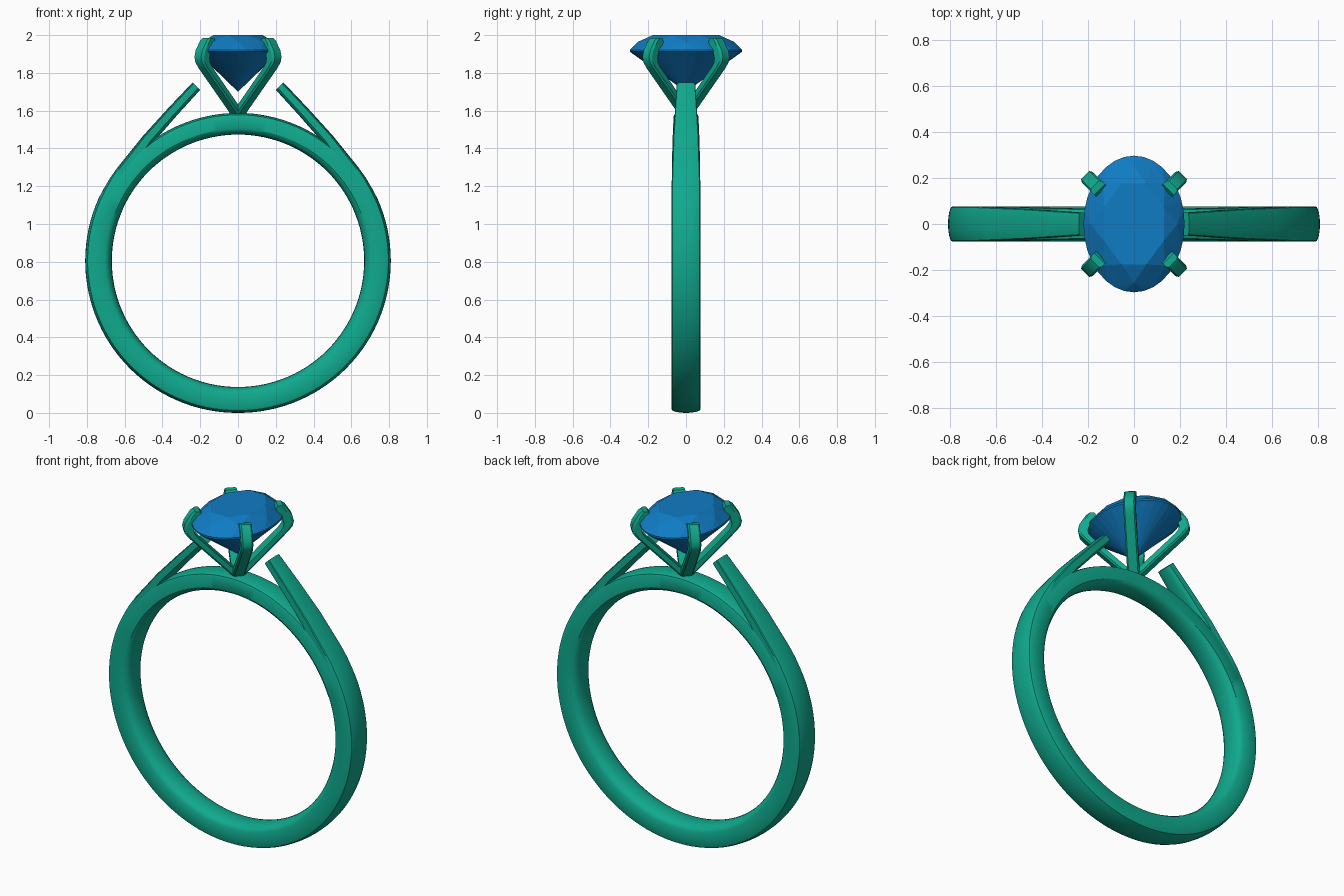
import bpy, bmesh, math
from mathutils import Vector

if "Cube" in bpy.data.objects:
    bpy.data.objects.remove(bpy.data.objects["Cube"])

CZ, R_IN, R_OUT = 0.805, 0.668, 0.805


def material(name, col):
    m = bpy.data.materials.new(name)
    m.diffuse_color = (*col, 1)
    m.use_nodes = True
    m.node_tree.nodes["Principled BSDF"].inputs["Base Color"].default_value = m.diffuse_color
    return m


metal = material("green_metal", (0.005, 0.40, 0.27))
gem = material("blue_gem", (0.005, 0.20, 0.55))


def finish(bm, name, mat, smooth=None):
    bmesh.ops.recalc_face_normals(bm, faces=bm.faces)
    me = bpy.data.meshes.new(name)
    bm.to_mesh(me)
    bm.free()
    ob = bpy.data.objects.new(name, me)
    bpy.context.collection.objects.link(ob)
    me.materials.append(mat)
    if smooth:
        bpy.ops.object.select_all(action='DESELECT')
        ob.select_set(True)
        bpy.context.view_layer.objects.active = ob
        bpy.ops.object.shade_smooth_by_angle(angle=math.radians(smooth))
    return ob


def loft(sections, cap_start=True):
    bm = bmesh.new()
    rings = [[bm.verts.new(p) for p in s] for s in sections]
    for a, b in zip(rings, rings[1:]):
        for i in range(len(a)):
            j = (i + 1) % len(a)
            bm.faces.new((a[i], a[j], b[j], b[i]))
    if cap_start:
        bm.faces.new(rings[0])
    bm.faces.new(rings[-1])
    return bm


# Band cross-section: (depth from inside to outside, width), domed on both faces
HALF = [(0, 0), (0.015, 0.35), (0.06, 0.65), (0.14, 0.87), (0.26, 1), (0.84, 1),
        (0.91, 0.94), (0.96, 0.7), (0.99, 0.36), (1, 0)]
PROFILE = HALF + [(u, -v) for u, v in HALF[-2:0:-1]]


def section(pin, pout, w):
    a, b = Vector((pin[0], 0, pin[1])), Vector((pout[0], 0, pout[1]))
    return [a.lerp(b, u) + Vector((0, v * w, 0)) for u, v in PROFILE]


def polar(deg, r):
    t = math.radians(deg)
    return (r * math.cos(t), CZ + r * math.sin(t))


# Shank: half circle that rises into a tapering cathedral arm, mirrored
stations = [section(polar(d, R_IN), polar(d, R_OUT + 0.004 * math.cos(math.radians(d))), 0.077)
            for d in range(-90, 25, 3)]
for d, r, w in ((28, 0.68, 0.076), (33, 0.70, 0.075), (38, 0.722, 0.073)):
    stations.append(section(polar(d, r), polar(d, R_OUT + 0.002), w))
for pin, pout, w in (((0.45, 1.43), (0.50, 1.47), 0.067),
                     ((0.325, 1.573), (0.37, 1.613), 0.058),
                     ((0.20, 1.71), (0.24, 1.75), 0.049)):
    stations.append(section(pin, pout, w))
shank = finish(loft(stations, cap_start=False), "shank_with_arms", metal, 32)
mir = shank.modifiers.new("mirror", 'MIRROR')
mir.use_axis = (True, False, False)

# Bridge: arc closing the finger hole under the stone
arc = []
for d in range(21, 160, 3):
    s = math.sin(math.radians(d))
    arc.append(section(polar(d, R_IN + 0.0005), polar(d, 0.783), 0.0765 - 0.011 * s ** 4))
finish(loft(arc), "bridge", metal, 32)

# Prongs: rectangular claws, (radius, height) pairs for inner and outer edges
INNER = [(0.0, 1.60), (0.225, 1.83), (0.243, 1.855), (0.246, 1.88), (0.237, 1.905),
         (0.20, 1.965), (0.212, 1.983)]
OUTER = [(0.0, 1.55), (0.27, 1.825), (0.294, 1.855), (0.301, 1.885), (0.292, 1.92),
         (0.258, 1.972), (0.24, 1.985)]
for k, label in enumerate(("back_right", "back_left", "front_left", "front_right")):
    t = math.radians(45 + 90 * k)
    rad, side = Vector((math.cos(t), math.sin(t), 0)), Vector((-math.sin(t), math.cos(t), 0))
    secs = []
    for (ri, zi), (ro, zo) in zip(INNER, OUTER):
        a, b = rad * ri + Vector((0, 0, zi)), rad * ro + Vector((0, 0, zo))
        w, c = 0.033, 0.25
        secs.append([a - side * w, a + side * w, a.lerp(b, 1 - c) + side * w, b + side * w * 0.75,
                     b - side * w * 0.75, a.lerp(b, 1 - c) - side * w])
    finish(loft(secs), "prong_" + label, metal, 30)

# Oval stone: brilliant cut as the convex hull of its facet corners
bm = bmesh.new()
for n, scale, z, off in ((8, 0.64, 2.0, 0.5), (8, 0.86, 1.964, 0), (32, 1, 1.922, 0),
                         (32, 1, 1.912, 0), (8, 0.30, 1.764, 0.5), (1, 0, 1.70, 0)):
    for i in range(n):
        t = 2 * math.pi * (i + off) / n
        bm.verts.new((0.22 * scale * math.cos(t), 0.297 * scale * math.sin(t), z))
bmesh.ops.convex_hull(bm, input=bm.verts)
finish(bm, "oval_stone", gem)
